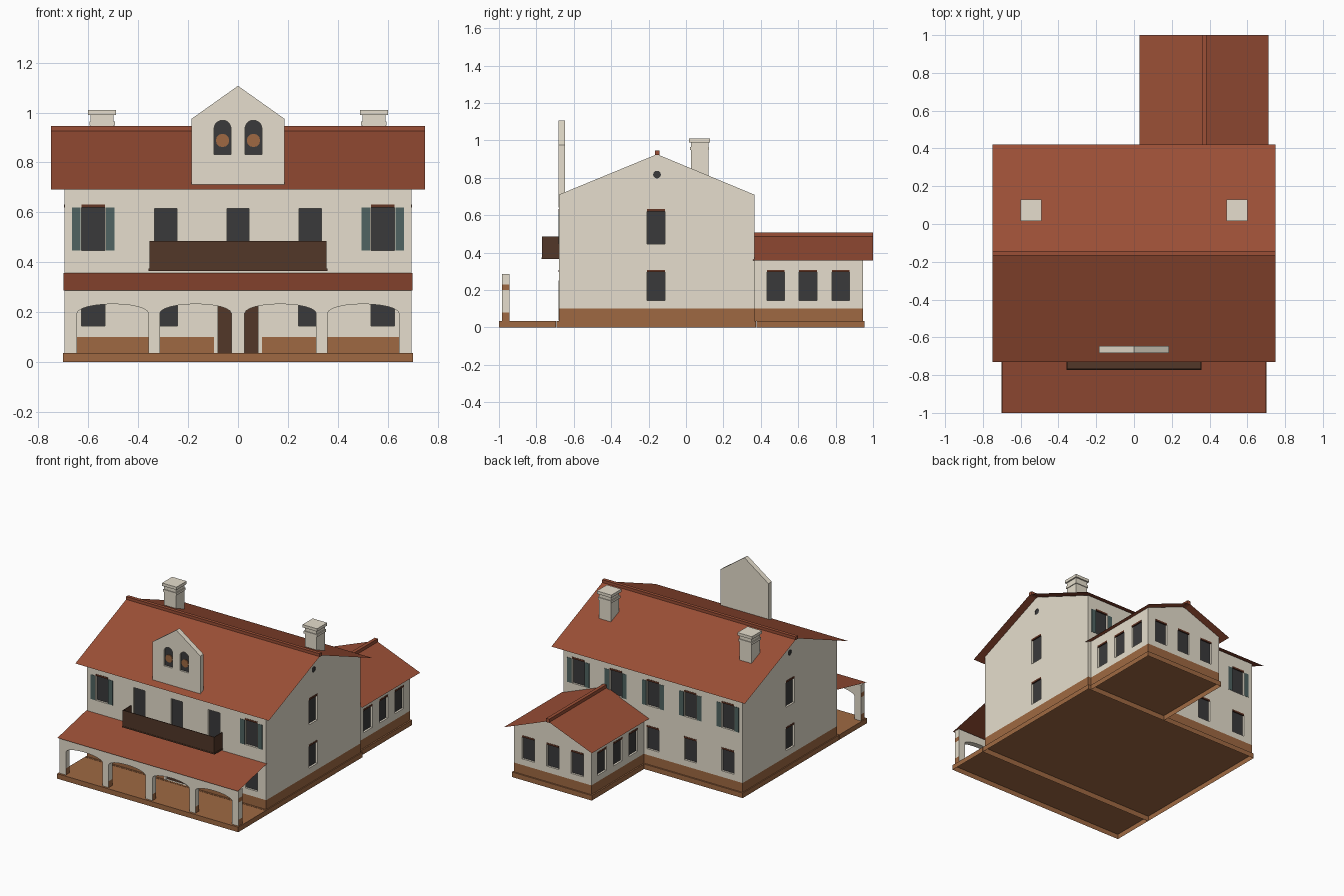
import bpy, bmesh, math
from mathutils import Vector

if "Cube" in bpy.data.objects:
    bpy.data.objects.remove(bpy.data.objects["Cube"])


def srgb(*c):
    lin = [((v / 255 + 0.055) / 1.055) ** 2.4 for v in c]
    return (*lin, 1)


PALETTE = [("cream plaster", srgb(230, 222, 205)), ("terracotta tile", srgb(155, 79, 54)),
           ("brown stone", srgb(159, 105, 66)), ("dark glass", srgb(58, 58, 59)),
           ("teal shutter paint", srgb(80, 100, 98)), ("dark wood", srgb(82, 55, 40)),
           ("dark brick", srgb(100, 54, 37))]
MATS = []
for label, col in PALETTE:
    m = bpy.data.materials.new(label)
    m.diffuse_color = col
    m.use_nodes = True
    m.node_tree.nodes["Principled BSDF"].inputs["Base Color"].default_value = m.diffuse_color
    MATS.append(m)
PLASTER, TILE, STONE, GLASS, SHUTTER, WOOD, BRICK = range(7)


def finish(name, bm):
    bmesh.ops.recalc_face_normals(bm, faces=bm.faces)
    me = bpy.data.meshes.new(name)
    bm.to_mesh(me)
    bm.free()
    for m in MATS:
        me.materials.append(m)
    ob = bpy.data.objects.new(name, me)
    bpy.context.collection.objects.link(ob)
    return ob


def add_prism(bm, pts, axis, lo, hi, mat, cap=None):
    """Outline in the plane across the axis, extruded from lo to hi."""
    place = {"x": lambda u, v, d: (d, u, v), "y": lambda u, v, d: (u, d, v)}[axis]
    a = [bm.verts.new(place(u, v, lo)) for u, v in pts]
    b = [bm.verts.new(place(u, v, hi)) for u, v in pts]
    for ring in (a, b):
        bm.faces.new(ring).material_index = mat if cap is None else cap
    for i in range(len(pts)):
        j = (i + 1) % len(pts)
        bm.faces.new((a[i], a[j], b[j], b[i])).material_index = mat


def rect(u0, u1, v0, v1):
    return [(u0, v0), (u1, v0), (u1, v1), (u0, v1)]


def add_box(bm, x0, x1, y0, y1, z0, z1, mat):
    add_prism(bm, rect(x0, x1, z0, z1), "y", y0, y1, mat)


def box(name, *args):
    bm = bmesh.new()
    add_box(bm, *args)
    return finish(name, bm)


def open_bottom(ob, z):
    """Remove the downward faces lying at height z."""
    bm = bmesh.new()
    bm.from_mesh(ob.data)
    low = [f for f in bm.faces if all(abs(v.co.z - z) < 1e-4 for v in f.verts)]
    bmesh.ops.delete(bm, geom=low, context="FACES")
    bm.to_mesh(ob.data)
    bm.free()


def bands(bm, heights):
    for z in heights:
        bmesh.ops.bisect_plane(bm, geom=bm.verts[:] + bm.edges[:] + bm.faces[:],
                               plane_co=(0, 0, z), plane_no=(0, 0, 1))


def carve(ob, cutter_bm):
    cutter = finish("opening_cutter", cutter_bm)
    cutter.hide_render = True
    mod = ob.modifiers.new("openings", "BOOLEAN")
    mod.operation, mod.solver, mod.object = "DIFFERENCE", "EXACT", cutter
    bpy.context.view_layer.objects.active = ob
    bpy.ops.object.modifier_apply(modifier=mod.name)
    bpy.data.objects.remove(cutter)


lintels, shutters = bmesh.new(), bmesh.new()
DEPTH = 0.014


def opening(bm, axis, wall, side, c, z0, z1, w=0.095, fill=GLASS, lintel=True, leaves=False):
    """Recess in a wall, with optional lintel strip and pair of shutters."""
    d = sorted((wall - side * DEPTH, wall + side * 0.03))
    add_prism(bm, rect(c - w / 2, c + w / 2, z0, z1), axis, *d, PLASTER, fill)
    flush = sorted((wall - side * 0.006, wall + side * 0.002))
    if lintel:
        add_prism(lintels, rect(c - w / 2, c + w / 2, z1 - 0.007, z1 + 0.005), axis, *flush, BRICK)
    if leaves:
        for s in (-1, 1):
            u = c + s * (w / 2 + 0.021)
            add_prism(shutters, rect(u - 0.017, u + 0.017, z0, z1 - 0.008), axis, *flush, SHUTTER)


# Main house walls with stone skirting
X, Y0, Y1, RY = 0.695, -0.68, 0.365, -0.155
bm = bmesh.new()
add_prism(bm, [(Y0, 0.035), (Y1, 0.035), (Y1, 0.71), (RY, 0.926), (Y0, 0.71)], "x", -X, X, PLASTER)
bands(bm, [0.1])
for f in bm.faces:
    if f.calc_center_median().z < 0.1:
        f.material_index = STONE
house = finish("house_walls", bm)

LOW, HIGH = (0.143, 0.303), (0.447, 0.627)
cut = bmesh.new()
for s in (-1, 1):
    opening(cut, "y", Y0, -1, s * 0.58, *HIGH, leaves=True)
    for c in (0.29, 0.58):
        opening(cut, "y", Y0, -1, s * c, *LOW)
    for span in (LOW, HIGH):
        opening(cut, "x", s * X, s, -0.16, *span)
    vent = [(-0.155 + 0.021 * math.cos(k * math.pi / 6), 0.817 + 0.021 * math.sin(k * math.pi / 6))
            for k in range(12)]
    add_prism(cut, vent, "x", *sorted((s * (X - 0.003), s * (X + 0.03))), GLASS)
for c in (-0.29, 0, 0.29):
    opening(cut, "y", Y0, -1, c, 0.376, 0.615, 0.09, lintel=False)
for c in (-0.58, -0.29, 0, 0.29, 0.58):
    opening(cut, "y", Y1, 1, c, *HIGH, leaves=True)
for c in (-0.58, -0.29, 0):
    opening(cut, "y", Y1, 1, c, *LOW)
opening(cut, "y", Y0, -1, 0, 0.036, 0.25, 0.16, WOOD, lintel=False)
carve(house, cut)
open_bottom(house, 0.035)

# Front door surround
bm = bmesh.new()
for s in (-1, 1):
    add_box(bm, *sorted((s * 0.08, s * 0.096)), Y0 - 0.002, Y0 + 0.004, 0.036, 0.25, PLASTER)
finish("door_surround", bm)

# Rear annex walls
AX0, AX1, AY, RX = 0.072, 0.672, 0.945, 0.372
bm = bmesh.new()
add_prism(bm, [(AX0, 0.035), (AX1, 0.035), (AX1, 0.37), (RX, 0.486), (AX0, 0.37)], "y", 0.36, AY, PLASTER)
bands(bm, [0.1])
for f in bm.faces:
    if f.calc_center_median().z < 0.1:
        f.material_index = STONE
annex = finish("annex_walls", bm)
cut = bmesh.new()
for c in (0.48, 0.652, 0.827):
    opening(cut, "x", AX1, 1, c, *LOW)
    opening(cut, "x", AX0, -1, c, *LOW)
for c in (-0.19, 0, 0.19):
    opening(cut, "y", AY, 1, RX + c, *LOW)
carve(annex, cut)
open_bottom(annex, 0.035)
finish("window_lintels", lintels)
finish("window_shutters", shutters)


# Roof sheets and ridge caps
def sheet(name, rows):
    bm = bmesh.new()
    vs = [[bm.verts.new(p) for p in row] for row in rows]
    for a, b in zip(vs, vs[1:]):
        bm.faces.new((a[0], a[1], b[1], b[0])).material_index = TILE
    ob = finish(name, bm)
    if ob.data.polygons[0].normal.z < 0:
        ob.data.flip_normals()
    return ob


sheet("main_roof", [[(-0.75, y, z), (0.75, y, z)] for y, z in ((-0.73, 0.691), (RY, 0.93), (0.42, 0.691))])
sheet("annex_roof", [[(x, 0.358, z), (x, 1.0, z)] for x, z in ((0.03, 0.357), (RX, 0.49), (0.713, 0.357))])
sheet("porch_roof", [[(-0.7, y, z), (0.7, y, z)] for y, z in ((-0.68, 0.357), (-1.0, 0.286))])
box("main_ridge_cap", -0.75, 0.75, RY - 0.012, RY + 0.012, 0.922, 0.945, TILE)
box("annex_ridge_cap", RX - 0.012, RX + 0.012, 0.366, 1.0, 0.482, 0.508, TILE)

# Ground slabs, hollow underneath
for name, *ext in (("house_base", -0.702, 0.702, -0.692, 0.375),
                   ("porch_floor", -0.702, 0.702, -1.0, -0.695),
                   ("annex_base", AX0 - 0.01, AX1 + 0.01, 0.376, 0.955)):
    open_bottom(box(name, *ext, 0, 0.035, STONE), 0)

# Porch arcade: four flat arches cut from one outline
outline = [(-X, 0.286), (-X, 0.035)]
for c in (-0.502, -0.17, 0.17, 0.502):
    r = 0.143
    outline.append((c - r, 0.035))
    outline += [(c - r * math.cos(k * math.pi / 12), 0.195 + 0.037 * math.sin(k * math.pi / 12))
                for k in range(13)]
    outline.append((c + r, 0.035))
outline += [(X, 0.035), (X, 0.286)]
bm = bmesh.new()
add_prism(bm, outline, "y", -0.985, -0.945, PLASTER)
bands(bm, [0.08, 0.2, 0.23])
for f in bm.faces:
    c = f.calc_center_median()
    if c.z < 0.08 or (abs(c.x) > X - 0.001 and 0.2 < c.z < 0.23):
        f.material_index = STONE
finish("porch_arcade", bm)

# Balcony tray
bm = bmesh.new()
add_box(bm, -0.358, 0.358, -0.772, Y0, 0.365, 0.374, WOOD)
add_box(bm, -0.355, 0.355, -0.77, -0.766, 0.374, 0.485, WOOD)
for s in (-1, 1):
    add_box(bm, *sorted((s * 0.355, s * 0.351)), -0.766, Y0, 0.374, 0.485, WOOD)
finish("balcony", bm)

# Gabled bell wall with two arched niches
bm = bmesh.new()
add_prism(bm, [(-0.186, 0.64), (0.186, 0.64), (0.186, 0.975), (0, 1.107), (-0.186, 0.975)],
          "y", -0.683, -0.647, PLASTER)
bell_wall = finish("bell_wall", bm)
cut, bells = bmesh.new(), bmesh.new()
for cx in (-0.062, 0.062):
    arch = [(cx - 0.034, 0.832), (cx + 0.034, 0.832)]
    arch += [(cx + 0.034 * math.cos(k * math.pi / 10), 0.935 + 0.034 * math.sin(k * math.pi / 10))
             for k in range(11)]
    add_prism(cut, arch, "y", -0.72, -0.671, PLASTER, GLASS)
    disc = [(cx + 0.027 * math.cos(k * math.pi / 6), 0.888 + 0.027 * math.sin(k * math.pi / 6))
            for k in range(12)]
    add_prism(bells, disc, "y", -0.677, -0.67, STONE)
carve(bell_wall, cut)
finish("bells", bells)

# Chimneys with collar and cap
for side, s in (("left", -1), ("right", 1)):
    bm = bmesh.new()
    for half, z0, z1 in ((0.046, 0.79, 0.99), (0.051, 0.948, 0.965), (0.056, 0.99, 1.01)):
        add_box(bm, s * 0.545 - half, s * 0.545 + half, 0.073 - half, 0.073 + half, z0, z1, PLASTER)
    finish(side + "_chimney", bm)
